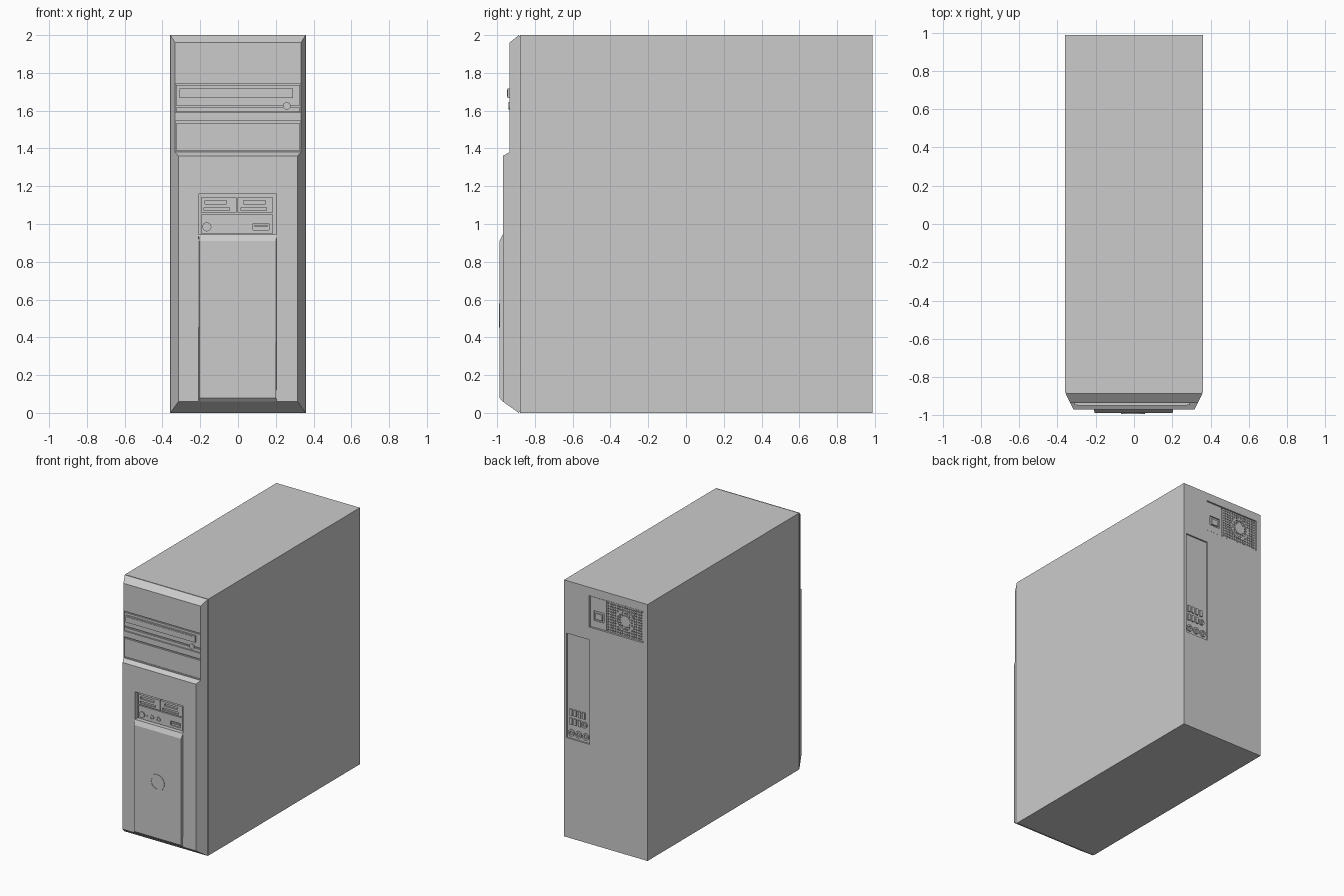
import bpy, bmesh, math
from mathutils import Matrix, Vector

if "Cube" in bpy.data.objects:
    bpy.data.objects.remove(bpy.data.objects["Cube"])

FRONT, BACK = -0.885, 0.988


def add_mesh(name, bm):
    bmesh.ops.recalc_face_normals(bm, faces=bm.faces)
    me = bpy.data.meshes.new(name)
    bm.to_mesh(me)
    bm.free()
    ob = bpy.data.objects.new(name, me)
    bpy.context.collection.objects.link(ob)
    return ob


def boxes(name, specs):
    """One object made of boxes given as (x0, x1, y0, y1, z0, z1)."""
    bm = bmesh.new()
    for x0, x1, y0, y1, z0, z1 in specs:
        m = Matrix.Translation(((x0 + x1) / 2, (y0 + y1) / 2, (z0 + z1) / 2))
        m = m @ Matrix.Diagonal((x1 - x0, y1 - y0, z1 - z0, 1))
        bmesh.ops.create_cube(bm, size=1, matrix=m)
    return add_mesh(name, bm)


def box(name, *spec):
    return boxes(name, [spec])


def disc(name, x, z, r, y0, y1, n=16):
    bm = bmesh.new()
    m = Matrix.Translation((x, (y0 + y1) / 2, z)) @ Matrix.Rotation(math.pi / 2, 4, 'X')
    bmesh.ops.create_cone(bm, cap_ends=True, segments=n, radius1=r, radius2=r,
                          depth=abs(y1 - y0), matrix=m)
    return add_mesh(name, bm)


def ring(name, x, z, r0, r1, y0, y1, n=24):
    """Flat-sided ring whose axis runs along y."""
    bm = bmesh.new()
    loops = []
    for i in range(n):
        a = 2 * math.pi * i / n
        c, s = math.cos(a), math.sin(a)
        loops.append([bm.verts.new((x + r * c, y, z + r * s))
                      for r, y in ((r0, y0), (r1, y0), (r1, y1), (r0, y1))])
    for i in range(n):
        a, b = loops[i], loops[(i + 1) % n]
        for k in range(4):
            bm.faces.new((a[k], a[(k + 1) % 4], b[(k + 1) % 4], b[k]))
    return add_mesh(name, bm)


def tapered(name, profile, width, cx=0):
    """Side profile of (y, z) points spread across x, half width depends on y."""
    bm = bmesh.new()
    left = [bm.verts.new((cx - width(y), y, z)) for y, z in profile]
    right = [bm.verts.new((cx + width(y), y, z)) for y, z in profile]
    bm.faces.new(left)
    bm.faces.new(right[::-1])
    for i in range(len(profile)):
        j = (i + 1) % len(profile)
        bm.faces.new((left[i], right[i], right[j], left[j]))
    return add_mesh(name, bm)


def cut(target, *specs):
    for spec in specs:
        cutter = box("cutter", *spec)
        cutter.hide_render = True
        mod = target.modifiers.new("cut", 'BOOLEAN')
        mod.operation, mod.solver, mod.object = 'DIFFERENCE', 'EXACT', cutter
        bpy.context.view_layer.objects.active = target
        bpy.ops.object.modifier_apply(modifier=mod.name)
        bpy.data.objects.remove(cutter, do_unlink=True)


# Case body with rear recesses for the power supply and the port panel
body = box("case_body", -0.36, 0.36, -0.879, BACK, 0, 2)
cut(body, (-0.32, 0.143, 0.968, 1.1, 1.69, 1.935),
    (0.14, 0.338, 0.976, 1.1, 0.775, 1.59))
box("front_seam", -0.352, 0.352, FRONT - 0.001, -0.877, 0.006, 1.994)

# Stepped front bezel with bay openings and the port recess
bezel = tapered("front_bezel",
                [(FRONT, 0), (-0.97, 0.06), (-0.97, 1.36), (-0.935, 1.38),
                 (-0.935, 1.96), (FRONT, 2)],
                lambda y: 0.358 - 0.5 * (FRONT - y))
cut(bezel, (-0.33, 0.33, -1.1, -0.92, 1.59, 1.745),
    (-0.33, 0.33, -1.1, -0.92, 1.385, 1.545),
    (-0.21, 0.205, -1.1, -0.935, 0.92, 1.16))

# Optical drive and blank bay cover
box("drive_face", -0.327, 0.327, -0.931, -0.915, 1.628, 1.735)
box("drive_lower_strip", -0.327, 0.327, -0.931, -0.915, 1.594, 1.617)
box("drive_tray", -0.31, 0.29, -0.945, -0.925, 1.667, 1.718)
box("tray_inset", -0.295, 0.278, -0.947, -0.94, 1.674, 1.711)
disc("eject_button", 0.258, 1.625, 0.02, -0.94, -0.92)
box("blank_bay_cover", -0.327, 0.327, -0.932, -0.915, 1.39, 1.533)

# Lower door with bevelled top and bottom edges
tapered("lower_door",
        [(-0.935, 0.06), (-0.97, 0.06), (-0.988, 0.08), (-0.988, 0.91),
         (-0.97, 0.945), (-0.935, 0.945)],
        lambda y: 0.207 if y > -0.98 else 0.203, cx=-0.002)
ring("door_ring", -0.005, 0.515, 0.05, 0.063, -0.991, -0.985)

# Card reader and front sockets
reader = boxes("card_reader", [(-0.195, -0.007, -0.95, -0.93, 1.06, 1.14),
                               (-0.003, 0.185, -0.95, -0.93, 1.06, 1.14)])
cut(reader, *[(x, x + w, -1, -0.938, z - h, z + h)
              for x, w, z, h in ((-0.175, 0.115, 1.115, 0.009), (0.03, 0.115, 1.115, 0.009),
                                 (-0.18, 0.135, 1.08, 0.008), (0.015, 0.135, 1.08, 0.008))])
sockets = box("front_socket_plate", -0.195, 0.185, -0.945, -0.93, 0.95, 1.05)
cut(sockets, (0.08, 0.165, -1, -0.936, 0.968, 1.002))
box("usb_tongue", 0.088, 0.157, -0.944, -0.934, 0.984, 0.994)
disc("power_button", -0.165, 0.985, 0.024, -0.953, -0.935)
disc("status_light", -0.125, 0.987, 0.006, -0.948, -0.935, 8)
for i, x in enumerate((-0.08, -0.025)):
    ring(f"audio_jack_{i}", x, 0.985, 0.009, 0.018, -0.951, -0.94, 16)

# Power supply: plate, mains socket, vent mesh and fan hub
plate = box("power_plate", 0.0, 0.138, 0.96, 0.982, 1.695, 1.93)
cut(plate, (0.02, 0.108, 0.972, 1.1, 1.75, 1.825))
box("mains_socket", 0.035, 0.093, 0.968, 0.982, 1.762, 1.808)
X0, X1, Z0, Z1, NX, NZ = -0.312, -0.01, 1.70, 1.925, 15, 11
bars = [(x - 0.005, x + 0.005, 0.966, 0.982, Z0, Z1)
        for x in (X0 + (X1 - X0) * i / NX for i in range(NX + 1))]
bars += [(X0, X1, 0.966, 0.9815, z - 0.005, z + 0.005)
         for z in (Z0 + (Z1 - Z0) * i / NZ for i in range(NZ + 1))]
boxes("vent_mesh", bars)
ring("fan_ring", -0.165, 1.815, 0.068, 0.08, 0.966, 0.985)
disc("fan_hub", -0.165, 1.815, 0.042, 0.966, 0.985, 20)

# Rear port panel: two rows of sockets and round audio jacks
ports = [(x - 0.011, x + 0.011, 0.97, 0.986, z, z + 0.05)
         for z in (0.955, 0.885) for x in (0.305, 0.27, 0.232, 0.195)]
boxes("rear_ports", ports[:-1])
ring("round_port", 0.19, 0.91, 0.012, 0.024, 0.97, 0.987, 12)
for i, x in enumerate((0.302, 0.24, 0.178)):
    ring(f"rear_jack_{i}", x, 0.82, 0.013, 0.026, 0.97, 0.987, 14)
